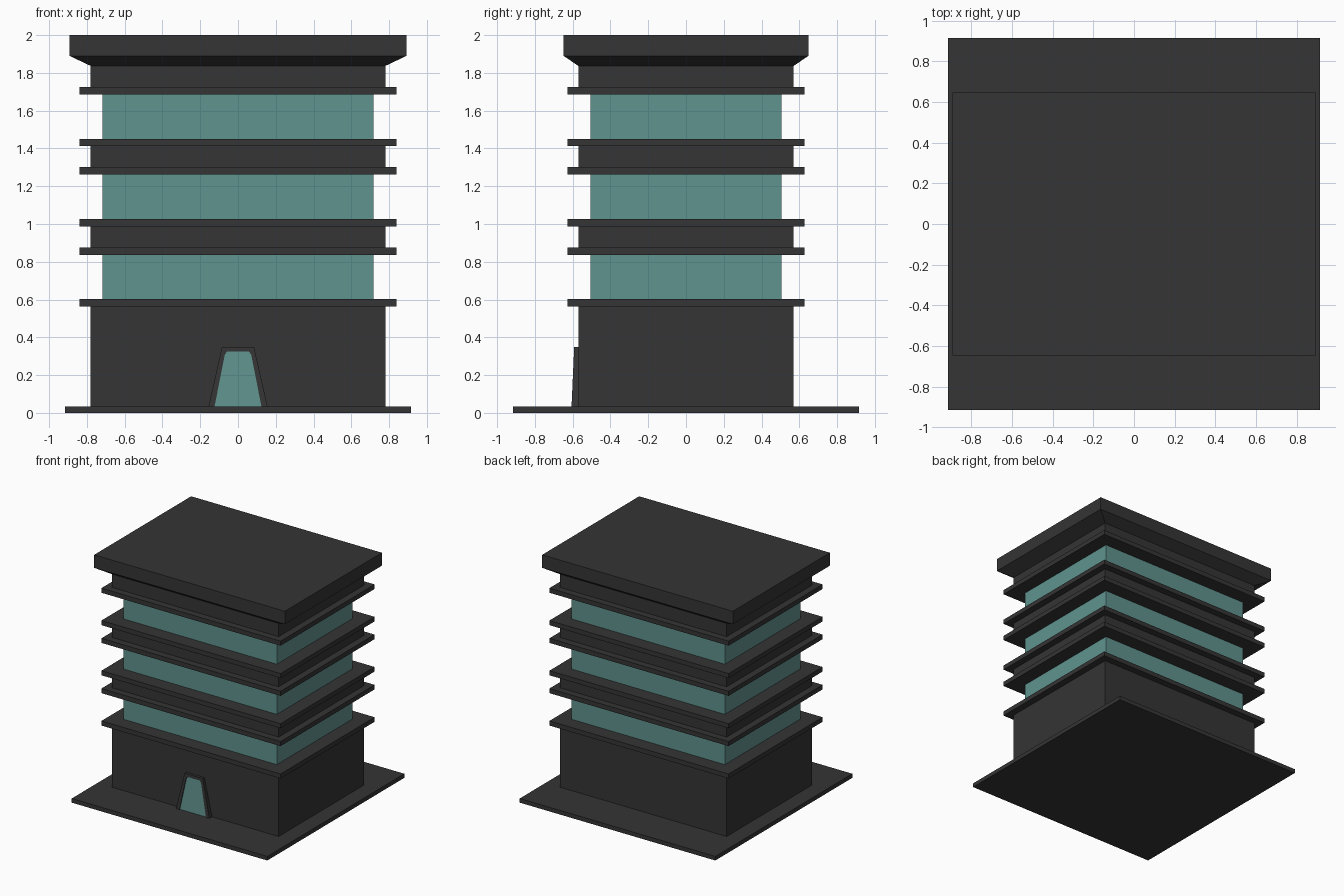
import bpy
import bmesh

if "Cube" in bpy.data.objects:
    bpy.data.objects.remove(bpy.data.objects["Cube"])


def material(name, rgb):
    m = bpy.data.materials.new(name)
    m.diffuse_color = (*rgb, 1.0)
    m.use_nodes = True
    m.node_tree.nodes["Principled BSDF"].inputs["Base Color"].default_value = m.diffuse_color
    return m


DARK = material("charcoal", (0.035, 0.035, 0.035))
GLASS = material("teal glass", (0.117, 0.292, 0.275))


def finish(name, bm, mat):
    bmesh.ops.recalc_face_normals(bm, faces=bm.faces)
    me = bpy.data.meshes.new(name)
    bm.to_mesh(me)
    bm.free()
    me.materials.append(mat)
    ob = bpy.data.objects.new(name, me)
    bpy.context.collection.objects.link(ob)
    return ob


def stack(name, sections, mat):
    """Closed rectangular solid lofted through (half_x, half_y, z) sections."""
    bm = bmesh.new()
    rings = [[bm.verts.new((sx * hx, sy * hy, z))
              for sx, sy in ((-1, -1), (1, -1), (1, 1), (-1, 1))]
             for hx, hy, z in sections]
    for a, b in zip(rings, rings[1:]):
        for i in range(4):
            j = (i + 1) % 4
            bm.faces.new((a[i], a[j], b[j], b[i]))
    bm.faces.new(rings[0])
    bm.faces.new(rings[-1])
    return finish(name, bm, mat)


def block(name, hx, hy, z0, z1, mat):
    return stack(name, [(hx, hy, z0), (hx, hy, z1)], mat)


# Ground plate and ground floor
block("ground_plate", 0.915, 0.915, 0, 0.035, DARK)
block("ground_floor", 0.78, 0.57, 0.035, 0.563, DARK)

# Three storeys: sill ledge, window band, head ledge, wall band
for i, z in enumerate((0.563, 0.988, 1.412)):
    n = i + 1
    block(f"sill_ledge_{n}", 0.838, 0.628, z, z + 0.039, DARK)
    block(f"window_band_{n}", 0.718, 0.506, z + 0.039, z + 0.274, GLASS)
    block(f"head_ledge_{n}", 0.838, 0.628, z + 0.274, z + 0.313, DARK)
    block(f"wall_band_{n}", 0.78, 0.57, z + 0.313, z + 0.425, DARK)

# Roof cap with flared underside
stack("roof_cap", [(0.78, 0.57, 1.837), (0.892, 0.648, 1.89), (0.892, 0.648, 2.0)], DARK)


# Doorway: tapered outline on a slightly leaning front
def front_y(z):
    return -0.606 + (z - 0.035) * 0.045


def door_point(bm, x, z, y=None):
    return bm.verts.new((x, front_y(z) if y is None else y, z))


OUTER = [(-0.156, 0.035), (-0.085, 0.348), (0.085, 0.348), (0.156, 0.035)]
INNER = [(-0.124, 0.035), (-0.07, 0.308), (-0.058, 0.324),
         (0.058, 0.324), (0.07, 0.308), (0.124, 0.035)]

# Door frame: an arch-shaped outline swept back to the wall
bm = bmesh.new()
outline = OUTER + INNER[::-1]
front = [door_point(bm, x, z) for x, z in outline]
back = [door_point(bm, x, z, -0.565) for x, z in outline]
bm.faces.new(front)
bm.faces.new(back[::-1])
for i in range(len(outline)):
    j = (i + 1) % len(outline)
    bm.faces.new((front[i], back[i], back[j], front[j]))
finish("door_frame", bm, DARK)

# Door glass: set just behind the frame front
bm = bmesh.new()
front = [bm.verts.new((x, front_y(z) + 0.006, z)) for x, z in INNER]
back = [door_point(bm, x, z, -0.568) for x, z in INNER]
bm.faces.new(front)
bm.faces.new(back[::-1])
for i in range(len(INNER)):
    j = (i + 1) % len(INNER)
    bm.faces.new((front[i], back[i], back[j], front[j]))
finish("door_glass", bm, GLASS)
